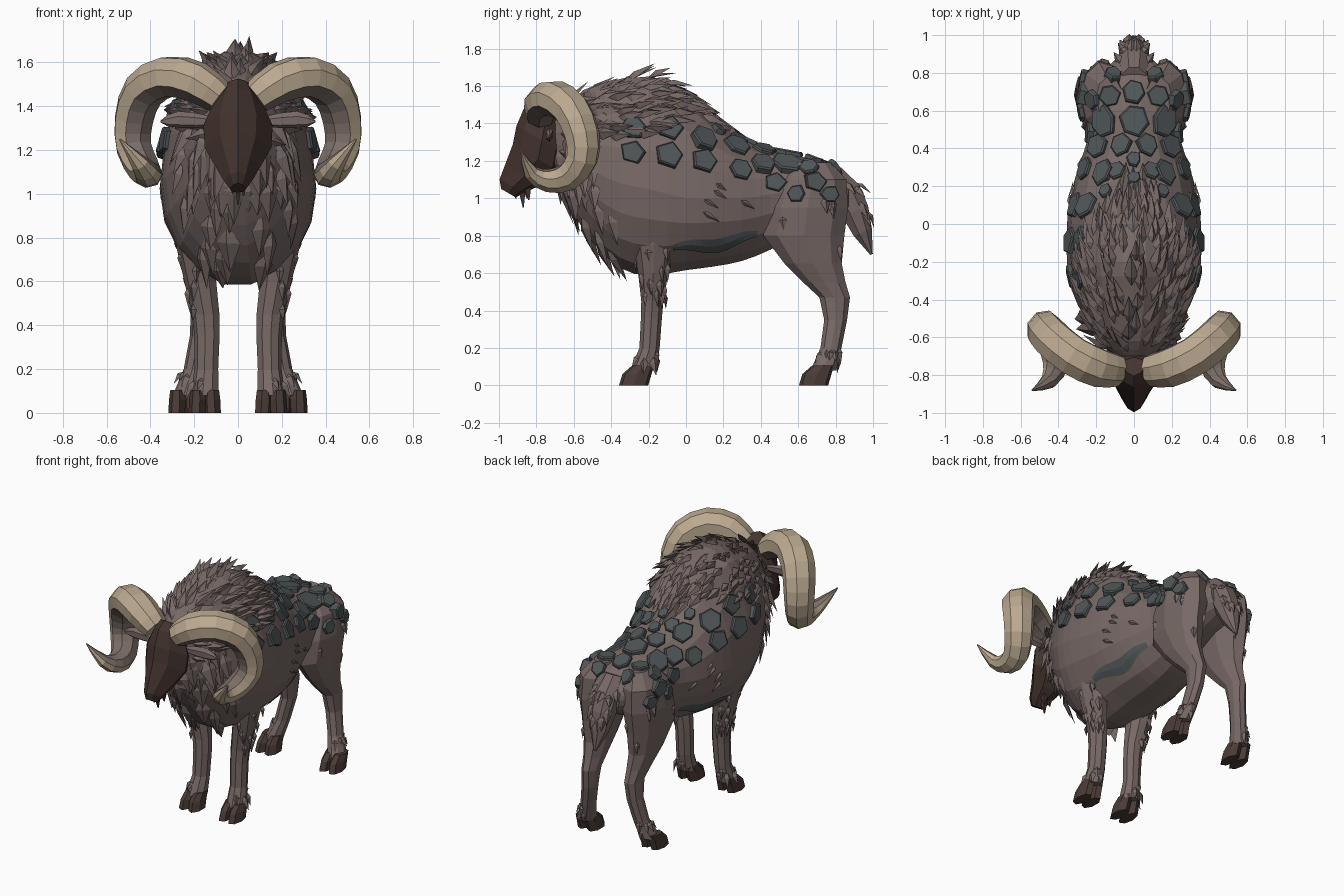
import bpy, bmesh, math, random
from mathutils import Vector as V
from mathutils.bvhtree import BVHTree

if "Cube" in bpy.data.objects:
    bpy.data.objects.remove(bpy.data.objects["Cube"])

random.seed(4)
R = random.uniform


def material(name, rgb):
    m = bpy.data.materials.new(name)
    m.diffuse_color = (*rgb, 1)
    m.use_nodes = True
    m.node_tree.nodes["Principled BSDF"].inputs["Base Color"].default_value = m.diffuse_color
    return m


FUR = material("grey_brown_fur", (0.185, 0.140, 0.132))
FACE = material("dark_brown_face", (0.058, 0.034, 0.028))
HOOF = material("brown_hoof", (0.070, 0.045, 0.038))
HORN = material("tan_horn", (0.50, 0.40, 0.28))
INNER = material("grey_inner_horn", (0.20, 0.155, 0.135))
STONE = material("slate_stone", (0.080, 0.093, 0.097))


def finish(name, bm, mat, mirror=False, extra=None):
    """Turn a bmesh into a flat-shaded object; return its ray-cast tree."""
    bmesh.ops.recalc_face_normals(bm, faces=bm.faces[:])
    tree = BVHTree.FromBMesh(bm)
    me = bpy.data.meshes.new(name)
    bm.to_mesh(me)
    bm.free()
    me.materials.append(mat)
    if extra:
        me.materials.append(extra)
    ob = bpy.data.objects.new(name, me)
    bpy.context.collection.objects.link(ob)
    if mirror:
        mod = ob.modifiers.new("mirror", "MIRROR")
        mod.use_mirror_merge = False
    return tree


def smooth(rows, k):
    """Catmull-Rom interpolation of rows of numbers."""
    out = []
    for i in range(len(rows) - 1):
        a, b, c, d = (rows[max(0, min(len(rows) - 1, i + j))] for j in (-1, 0, 1, 2))
        for s in range(k):
            t = s / k
            out.append([0.5 * (2 * q + (r - p) * t + (2 * p - 5 * q + 4 * r - w) * t * t
                               + (3 * q - p - 3 * r + w) * t ** 3)
                        for p, q, r, w in zip(a, b, c, d)])
    return out + [list(rows[-1])]


def loft(bm, rings, inner=()):
    """Skin a list of equal point rings and cap both ends."""
    vs = [[bm.verts.new(p) for p in ring] for ring in rings]
    n = len(vs[0])
    for a, b in zip(vs, vs[1:]):
        for i in range(n):
            f = bm.faces.new((a[i], a[(i + 1) % n], b[(i + 1) % n], b[i]))
            f.material_index = int(i in inner)
    bm.faces.new(vs[0])
    bm.faces.new(vs[-1])


def ellipse(c, u, v, n, off=0.5):
    return [V(c) + V(u) * math.cos(2 * math.pi * (i + off) / n)
            + V(v) * math.sin(2 * math.pi * (i + off) / n) for i in range(n)]


def limb(name, rows, mat, n=9):
    """Mirrored limb from rows of z, centre y, y radius, centre x, x radius."""
    bm = bmesh.new()
    loft(bm, [ellipse((x, y, z), (rx, 0, 0), (0, ry, 0), n, 0) for z, y, ry, x, rx in rows])
    return finish(name, bm, mat, True)


# Body: rows of y, bottom, top, half width, height of widest point
body_rows = [(-0.70, 1.12, 1.46, 0.10, 1.30), (-0.62, 0.95, 1.53, 0.18, 1.25),
             (-0.50, 0.76, 1.58, 0.26, 1.15), (-0.35, 0.62, 1.63, 0.33, 1.08),
             (-0.20, 0.58, 1.66, 0.355, 1.05), (0.0, 0.61, 1.57, 0.355, 1.0),
             (0.15, 0.63, 1.43, 0.335, 1.0), (0.30, 0.66, 1.32, 0.295, 1.0),
             (0.45, 0.72, 1.26, 0.245, 1.02), (0.60, 0.80, 1.23, 0.235, 1.05),
             (0.75, 0.86, 1.18, 0.21, 1.05), (0.87, 0.92, 1.09, 0.10, 1.02)]
bm = bmesh.new()
rings = []
for y, zb, zt, w, zm in smooth(body_rows, 2):
    rings.append([V((p.x * w, y, zm + p.z * ((zt - zm) if p.z > 0 else (zm - zb))))
                  for p in ellipse((0, 0, 0), (1, 0, 0), (0, 0, 1), 18, 0)])
loft(bm, rings)
body = finish("body", bm, FUR)

# Legs
hind = limb("hind_leg", [(1.19, 0.67, 0.11, 0.13, 0.07), (1.10, 0.675, 0.185, 0.165, 0.115),
                         (0.95, 0.65, 0.22, 0.17, 0.125), (0.80, 0.63, 0.22, 0.175, 0.105),
                         (0.65, 0.68, 0.155, 0.172, 0.08), (0.55, 0.74, 0.115, 0.165, 0.062),
                         (0.47, 0.795, 0.083, 0.162, 0.053), (0.35, 0.80, 0.062, 0.17, 0.05),
                         (0.20, 0.775, 0.057, 0.20, 0.048), (0.08, 0.735, 0.07, 0.238, 0.06)], FUR)
fore = limb("front_leg", [(1.0, -0.17, 0.13, 0.22, 0.09), (0.75, -0.175, 0.108, 0.19, 0.09),
                          (0.60, -0.175, 0.082, 0.17, 0.075), (0.45, -0.18, 0.06, 0.145, 0.064),
                          (0.36, -0.185, 0.057, 0.14, 0.06), (0.20, -0.195, 0.055, 0.143, 0.056),
                          (0.08, -0.23, 0.07, 0.15, 0.066)], FUR)

# Split hooves: two toes each
for name, cx, cy in (("hind_hoof", 0.242, 0.69), ("front_hoof", 0.150, -0.272)):
    for i, s in enumerate((-1, 1)):
        x = cx + s * 0.033
        limb(f"{name}_{i}", [(0.105, cy + 0.042, 0.06, x, 0.034), (0.06, cy + 0.01, 0.08, x, 0.04),
                             (0.0, cy - 0.008, 0.08, x + s * 0.003, 0.04)], HOOF, 7)

# Head: rows of y, z, half width, half depth; wedge-shaped towards the face
bm = bmesh.new()
rings = []
for y, z, w, d in ((-0.75, 1.495, 0.065, 0.05), (-0.75, 1.42, 0.11, 0.105), (-0.77, 1.31, 0.158, 0.125),
                   (-0.79, 1.21, 0.152, 0.125), (-0.86, 1.12, 0.10, 0.098), (-0.925, 1.06, 0.065, 0.066),
                   (-0.945, 1.025, 0.038, 0.04)):
    ring = []
    for p in ellipse((0, 0, 0), (w, 0, 0), (0, 1, 0), 8, 0):
        if p.y > 0.1:
            p = V((p.x * 0.75, p.y * 1.25, 0))
        ring.append(V((p.x, y - 0.87 * d * p.y, z + 0.5 * d * p.y)))
    rings.append(ring)
loft(bm, rings)
finish("head", bm, FACE)

# Chin beard
bm = bmesh.new()
for x, y, L in ((0, -0.88, 0.13), (0.025, -0.85, 0.09), (-0.025, -0.86, 0.08), (0, -0.92, 0.08)):
    loft(bm, [ellipse((x, y, 1.08), (0.03, 0, 0), (0, 0.035, 0), 4),
              ellipse((x, y + 0.01, 1.08 - L), (0.004, 0, 0), (0, 0.004, 0), 4)])
finish("chin_beard", bm, FACE)

# Ears
bm = bmesh.new()
loft(bm, [ellipse((x, -0.73, z), (0, 0.022 * k, 0.006 * k), (0, 0, 0.038 * k), 6) for x, z, k in (
    (0.10, 1.33, 0.5), (0.19, 1.335, 0.9), (0.27, 1.34, 1.0), (0.32, 1.335, 0.7), (0.355, 1.33, 0.1))])
finish("ear", bm, FUR, True)

# Curled horns: x, y, z, radius; faces towards the inside of the curl are grey
path = smooth([(0.085, -0.775, 1.44, 0.08), (0.19, -0.76, 1.51, 0.10), (0.32, -0.70, 1.535, 0.102),
               (0.43, -0.61, 1.47, 0.10), (0.475, -0.555, 1.34, 0.093), (0.475, -0.555, 1.21, 0.085),
               (0.43, -0.63, 1.115, 0.078), (0.415, -0.74, 1.095, 0.064), (0.45, -0.83, 1.14, 0.042),
               (0.54, -0.88, 1.25, 0.004)], 2)
bm = bmesh.new()
rings = []
for i, (x, y, z, r) in enumerate(path):
    t = (V(path[min(i + 1, len(path) - 1)][:3]) - V(path[max(i - 1, 0)][:3])).normalized()
    out = V((x, y, z)) - V((0.3, -0.70, 1.32))
    out = (out - t * out.dot(t)).normalized()
    rings.append(ellipse((x, y, z), t.cross(out) * r * 1.08, out * r * 0.95, 8, 0.5))
loft(bm, rings, inner=(4, 5, 6))
finish("horn", bm, HORN, True, INNER)

# Tail: y, z, half width, half depth
bm = bmesh.new()
loft(bm, [ellipse((0, y, z), (w, 0, 0), (0, 0.9 * d, 0.4 * d), 8) for y, z, w, d in (
    (0.77, 1.14, 0.07, 0.07), (0.855, 1.04, 0.088, 0.085), (0.905, 0.93, 0.082, 0.082),
    (0.945, 0.82, 0.06, 0.058), (0.992, 0.70, 0.01, 0.008))])
tail = finish("tail", bm, FUR)


def cast(o, d, trees):
    hits = [h for h in (t.ray_cast(V(o), V(d).normalized()) for t in trees) if h[0]]
    return min(hits, key=lambda h: h[3]) if hits else None


def tuft(bm, p, n, d, L, w, lift):
    """Pointed lock of wool lying on a surface."""
    d = (V(d) - n * n.dot(V(d))).normalized()
    s = n.cross(d)
    a, l, r, k, t = (bm.verts.new(q) for q in (
        p - n * 0.01, p + d * L * 0.4 + s * w, p + d * L * 0.4 - s * w,
        p + d * L * 0.35 + n * (0.012 + lift * 0.5), p + d * L + n * lift))
    for f in ((a, k, l), (a, r, k), (l, k, t), (k, r, t), (a, l, t, r)):
        bm.faces.new(f)


def radial(y, ang, zc):
    """Cast inwards at the body from a given angle around its axis."""
    v = V((math.cos(ang), 0, math.sin(ang)))
    return cast(V((0, y, zc)) + v * 2, -v, [body])


# Mane over the hump and neck, narrowing towards the back
bm = bmesh.new()
y = -0.67
while y < 0.2:
    spread = 1.15 if y < -0.3 else 1.15 - (y + 0.3) * 1.6
    count = int(4 + spread * 7)
    for i in range(count):
        a = math.pi / 2 + spread * (2 * (i + R(0.1, 0.9)) / count - 1)
        h = radial(y + R(-0.025, 0.025), a, 1.2)
        if h:
            tuft(bm, h[0], h[1], (h[0].x * 0.5, 1, -0.1), R(0.12, 0.2), R(0.022, 0.036), R(0.008, 0.04))
    y += 0.06
finish("mane", bm, FUR)

# Neck ruff and chest wool hanging down
bm = bmesh.new()
for y in (-0.68, -0.63, -0.57, -0.50, -0.42):
    for i in range(14):
        a = math.pi * 2 * (i + R(0, 0.9)) / 14
        if math.sin(a) > 0.75 or (y > -0.45 and math.sin(a) > -0.45):
            continue
        h = radial(y + R(-0.02, 0.02), a, 1.2)
        if h:
            tuft(bm, h[0], h[1], (0, 0.2, -1), R(0.15, 0.25), R(0.035, 0.06), R(0.005, 0.035))
finish("chest_wool", bm, FUR)

# Shaggy locks on the legs, flanks, rump and tail
bm = bmesh.new()
for trees, x, y, z0, z1, count in (([fore], 0.175, -0.175, 0.5, 0.8, 16), ([fore], 0.145, -0.2, 0.14, 0.2, 6),
                                   ([hind], 0.205, 0.765, 0.15, 0.25, 6), ([hind], 0.18, 0.66, 0.75, 1.05, 6)):
    for i in range(count):
        a, z = R(-1.6, 1.9), R(z0, z1)
        v = V((math.cos(a), math.sin(a), 0))
        h = cast(V((x, y, z)) + v, -v, trees)
        if h:
            tuft(bm, h[0], h[1], (0, 0.1, -1), R(0.07, 0.12), R(0.016, 0.026), R(0.006, 0.018))
for i in range(14):
    h = cast((R(-0.07, 0.07) if i % 2 else 1, 2, R(0.86, 1.1)), (0, -1, 0), [tail])
    if h:
        tuft(bm, h[0], h[1], (0, 0.3, -1), R(0.08, 0.12), 0.025, 0.012)
for i in range(5):
    h = cast((1, R(-0.1, 0.35), R(0.85, 1.15)), (-1, 0, 0), [body])
    tuft(bm, h[0], h[1], (0, 0.8, -0.5), R(0.08, 0.13), 0.014, 0.002)
finish("shaggy_locks", bm, FUR, True)


def plate(bm, o, d, r, n):
    """Irregular stone slab set on the surface hit by a ray."""
    h = cast(o, d, [body, hind])
    if not h:
        return
    p, nrm = h[0], h[1]
    u = (V((0, 1, -0.35)) - nrm * nrm.dot(V((0, 1, -0.35)))).normalized()
    v = nrm.cross(u)
    rad = [r * R(0.88, 1.12) for _ in range(n)]
    rings = []
    for k, off in ((1.0, -0.03), (1.0, 0.014), (0.88, 0.022)):
        rings.append([p + nrm * off + (u * math.cos(a) * 1.05 + v * math.sin(a) * 0.95) * q * k
                      for a, q in ((2 * math.pi * (i + 0.3) / n, rad[i]) for i in range(n))])
    loft(bm, rings)


# Stone plates on the flanks (y, z, size) and back (x, y, size)
bm = bmesh.new()
for y, z, r in ((-0.28, 1.38, 0.068), (-0.09, 1.375, 0.07), (0.10, 1.32, 0.075), (0.27, 1.285, 0.068),
                (-0.28, 1.245, 0.07), (-0.09, 1.23, 0.072), (0.10, 1.20, 0.072), (0.29, 1.155, 0.065),
                (0.475, 1.085, 0.06), (0.59, 1.025, 0.05), (0.69, 1.09, 0.06), (0.77, 1.02, 0.05)):
    plate(bm, (1, y, z), (-1, 0, 0), r, random.choice((5, 6)))
for x, y, r in ((0.16, 0.54, 0.085), (0.13, 0.68, 0.06), (0.11, 0.79, 0.05), (0.07, 0.42, 0.062),
                (0.19, 0.41, 0.068), (0.09, 0.28, 0.05), (0.22, 0.66, 0.05), (0.15, 0.17, 0.04)):
    plate(bm, (x, y, 2), (0, 0, -1), r, 6)
finish("stone_plates", bm, STONE, True)
bm = bmesh.new()
for y, r in ((0.34, 0.04), (0.55, 0.085), (0.70, 0.065), (0.24, 0.04)):
    plate(bm, (0, y, 2), (0, 0, -1), r, 6)
finish("spine_plates", bm, STONE)

# Dark marking low on each flank
bm = bmesh.new()
cols = []
for i in range(19):
    t = i / 18
    mid, half = 0.74 + 0.07 * t * t + 0.01 * math.sin(t * 9), 0.014 + 0.022 * math.sin(math.pi * t)
    col = []
    for s in (-1, 0, 1):
        h = cast((1, -0.07 + 0.45 * t, mid + s * half), (-1, 0, 0), [body])
        col.append(bm.verts.new(h[0] + h[1] * 0.006))
    cols.append(col)
for a, b in zip(cols, cols[1:]):
    for j in (0, 1):
        bm.faces.new((a[j], b[j], b[j + 1], a[j + 1]))
finish("flank_marking", bm, STONE, True)
